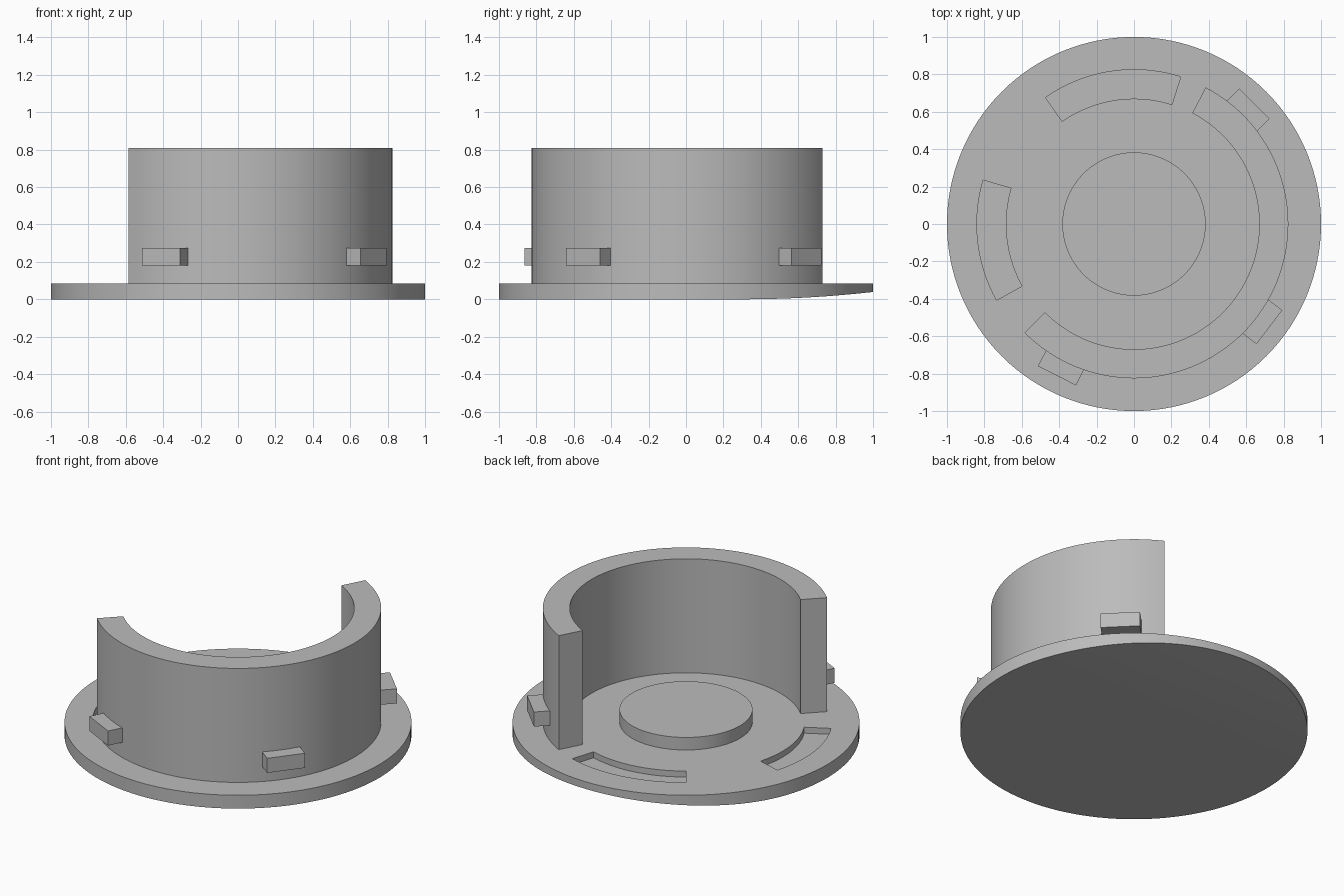
import bpy, bmesh
from math import radians, cos, sin
from mathutils import Matrix

cube = bpy.data.objects.get("Cube")
if cube:
    bpy.data.objects.remove(cube, do_unlink=True)

grey = bpy.data.materials.new("plain grey")
grey.use_nodes = True
GREY = (0.5, 0.5, 0.5, 1)
grey.diffuse_color = GREY
grey.node_tree.nodes["Principled BSDF"].inputs["Base Color"].default_value = GREY


def make_object(name, bm):
    bmesh.ops.recalc_face_normals(bm, faces=bm.faces)
    mesh = bpy.data.meshes.new(name)
    bm.to_mesh(mesh)
    bm.free()
    mesh.materials.append(grey)
    ob = bpy.data.objects.new(name, mesh)
    bpy.context.collection.objects.link(ob)
    return ob


def prism(name, outline, direction):
    """Extrude a closed outline of 3D points along a direction."""
    bm = bmesh.new()
    face = bm.faces.new([bm.verts.new(p) for p in outline])
    top = bmesh.ops.extrude_face_region(bm, geom=[face])["geom"]
    bmesh.ops.translate(bm, vec=direction,
                        verts=[v for v in top if isinstance(v, bmesh.types.BMVert)])
    return make_object(name, bm)


def arc(radius, start, end, z, steps):
    angles = [radians(start + (end - start) * i / steps) for i in range(steps + 1)]
    return [(radius * cos(a), radius * sin(a), z) for a in angles]


def disc(name, radius, z0, z1, steps=128):
    return prism(name, arc(radius, 0, 360, z0, steps)[:-1], (0, 0, z1 - z0))


def sector(name, inner, outer, start, end, z0, z1):
    steps = max(16, int((end - start) / 2.5))
    outline = arc(outer, start, end, z0, steps) + arc(inner, end, start, z0, steps)
    return prism(name, outline, (0, 0, z1 - z0))


def cut(ob, cutter):
    mod = ob.modifiers.new("cut", 'BOOLEAN')
    mod.operation = 'DIFFERENCE'
    mod.solver = 'EXACT'
    mod.object = cutter
    cutter.hide_render = True
    bpy.context.view_layer.objects.active = ob
    bpy.ops.object.modifier_apply(modifier=mod.name)
    bpy.data.objects.remove(cutter, do_unlink=True)


def smooth(ob):
    bpy.ops.object.select_all(action='DESELECT')
    ob.select_set(True)
    bpy.context.view_layer.objects.active = ob
    bpy.ops.object.shade_smooth_by_angle(angle=radians(30))


PLATE_TOP = 0.085
SLOT_FLOOR = 0.047

# Base plate with two curved recesses
plate = disc("base_plate", 1.0, 0, PLATE_TOP)
cut(plate, sector("slot_cutter", 0.67, 0.825, 72.4, 125, SLOT_FLOOR, 0.2))
cut(plate, sector("slot_cutter", 0.685, 0.84, 163.8, 209, SLOT_FLOOR, 0.2))

# Underside sweeps gently upwards towards the back
curve = [(-1.2, 0.3 + 0.05 * i, 0.08 * (0.05 * i) ** 2) for i in range(17)]
cut(plate, prism("underside_cutter", curve + [(-1.2, 1.1, -0.2), (-1.2, 0.3, -0.2)],
                 (2.4, 0, 0)))

# Raised hub and open collar wall
hub = disc("centre_hub", 0.383, PLATE_TOP - 0.02, 0.165)
collar = sector("collar_wall", 0.67, 0.825, -135.2, 62.3, PLATE_TOP, 0.81)

# Locking tabs around the outside of the collar
for i, angle in enumerate((45, -37.3, -116.9)):
    bm = bmesh.new()
    bmesh.ops.create_cube(bm, size=1)
    bmesh.ops.scale(bm, vec=(0.13, 0.228, 0.093), verts=bm.verts)
    bmesh.ops.translate(bm, vec=(0.845, 0, 0.2275), verts=bm.verts)
    bmesh.ops.rotate(bm, cent=(0, 0, 0), verts=bm.verts,
                     matrix=Matrix.Rotation(radians(angle), 3, 'Z'))
    make_object(f"locking_tab_{i + 1}", bm)

for ob in (plate, hub, collar):
    smooth(ob)
